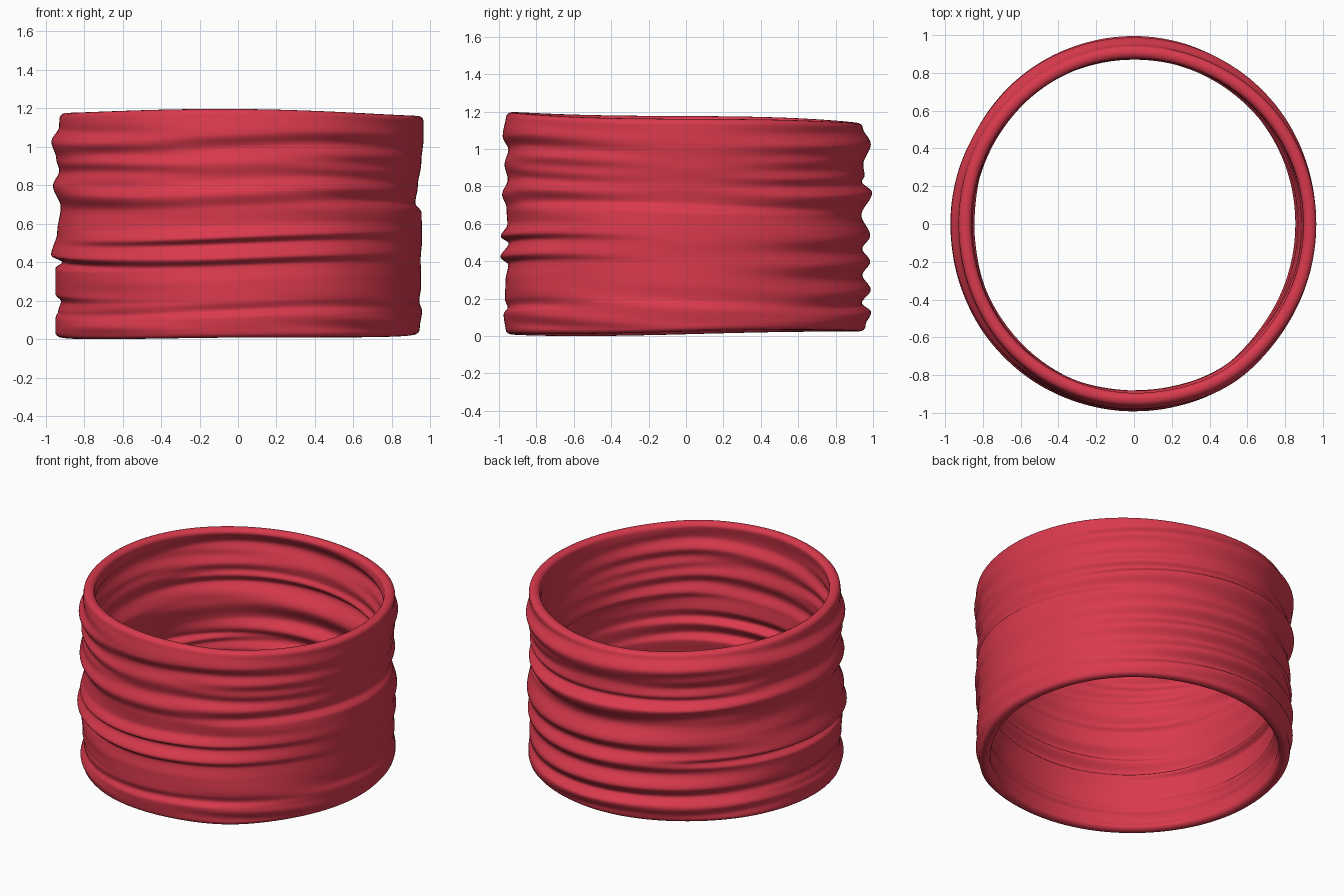
import bpy, bmesh, math

if "Cube" in bpy.data.objects:
    bpy.data.objects.remove(bpy.data.objects["Cube"])

SEG, ROWS, WALL, CAP = 160, 130, 0.068, 8

# Silhouette folds (height, radius) at right, back, left and front
RIGHT = [(0, .93), (.06, .945), (.15, .957), (.2, .943), (.28, .952), (.42, .95), (.52, .957),
         (.66, .955), (.71, .922), (.8, .935), (.92, .953), (1.05, .965), (1.2, .965)]
BACK = [(0, .945), (.06, .96), (.13, .99), (.18, .94), (.25, .988), (.33, .943), (.4, .985),
        (.47, .943), (.54, .985), (.65, .938), (.77, .995), (.83, .94), (.86, .955), (.92, .948),
        (1.03, .988), (1.12, .945), (1.2, .93)]
LEFT = [(0, .95), (.11, .95), (.15, .935), (.2, .92), (.24, .95), (.37, .95), (.405, .912),
        (.44, .972), (.56, .94), (.69, .922), (.8, .962), (.88, .93), (.94, .945), (1.03, .97),
        (1.11, .93), (1.2, .925)]
FRONT = [(0, .96), (.12, .975), (.155, .953), (.2, .968), (.3, .965), (.385, .95), (.425, .992),
         (.5, .948), (.535, .99), (.6, .955), (.69, .96), (.76, .983), (.84, .953), (.92, .97),
         (1.0, .95), (1.07, .98), (1.2, .96)]
SIDES = [RIGHT, BACK, LEFT, FRONT]


def smooth(t):
    return t * t * (3 - 2 * t)


def sample(prof, z):
    if z <= prof[0][0]:
        return prof[0][1]
    for (z0, r0), (z1, r1) in zip(prof, prof[1:]):
        if z <= z1:
            return r0 + (r1 - r0) * smooth((z - z0) / (z1 - z0))
    return prof[-1][1]


def radius(a, z):
    """Outer radius: fade the four fold profiles into each other, drifting in height."""
    q = a / (math.pi / 2)
    i = int(q) % 4
    t = smooth(q - int(q))
    diag = math.sin(2 * a) ** 2
    drift = 0.02 * math.sin(2 * a)
    r = (1 - t) * sample(SIDES[i], z + drift) + t * sample(SIDES[(i + 1) % 4], z + drift)
    # diagonal wrinkles and a bulge at the front right
    r += diag * 0.006 * math.sin(38 * z + 3 * math.sin(a + 1) + 5 * math.sin(7 * z))
    r += 0.012 * math.exp(-((a - 5.25) / .25) ** 2)
    return r


def bottom(a):
    return 0.02 - 0.014 * math.cos(a - math.radians(240)) + 0.004 * math.sin(3 * a)


def top(a):
    return 1.172 + 0.018 * math.cos(a - math.radians(245)) - 0.012 * math.cos(2 * a + math.pi) * math.sin(a)


def section(a):
    """Closed wall section: outside up, rounded rim, inside down, rounded hem."""
    h = WALL / 2
    zb, zt = bottom(a) + h * .8, top(a) - h * .8
    zs = [zb + (zt - zb) * j / ROWS for j in range(ROWS + 1)]
    pts = [(radius(a, z), z) for z in zs]
    rt, rb = radius(a, zt) - h, radius(a, zb) - h
    for k in range(1, CAP):
        p = math.pi * k / CAP
        pts.append((rt + h * math.cos(p), zt + h * .8 * math.sin(p)))
    pts += [(radius(a, z) - WALL, z) for z in reversed(zs)]
    for k in range(1, CAP):
        p = math.pi * (1 + k / CAP)
        pts.append((rb + h * math.cos(p), zb + h * .8 * math.sin(p)))
    return pts


# Crumpled fabric band
bm = bmesh.new()
rings = []
for s in range(SEG):
    a = 2 * math.pi * s / SEG
    rings.append([bm.verts.new((r * math.cos(a), r * math.sin(a), z)) for r, z in section(a)])
n = len(rings[0])
for s in range(SEG):
    A, B = rings[s], rings[(s + 1) % SEG]
    for j in range(n):
        k = (j + 1) % n
        bm.faces.new((A[j], B[j], B[k], A[k])).smooth = True
bmesh.ops.recalc_face_normals(bm, faces=bm.faces)
low = min(v.co.z for v in bm.verts)
for v in bm.verts:
    v.co.z -= low
mesh = bpy.data.meshes.new("fabric_band")
bm.to_mesh(mesh)
bm.free()
band = bpy.data.objects.new("fabric_band", mesh)
bpy.context.collection.objects.link(band)

red = bpy.data.materials.new("red fabric")
red.diffuse_color = (0.70, 0.042, 0.075, 1)
red.use_nodes = True
red.node_tree.nodes["Principled BSDF"].inputs["Base Color"].default_value = red.diffuse_color
mesh.materials.append(red)
